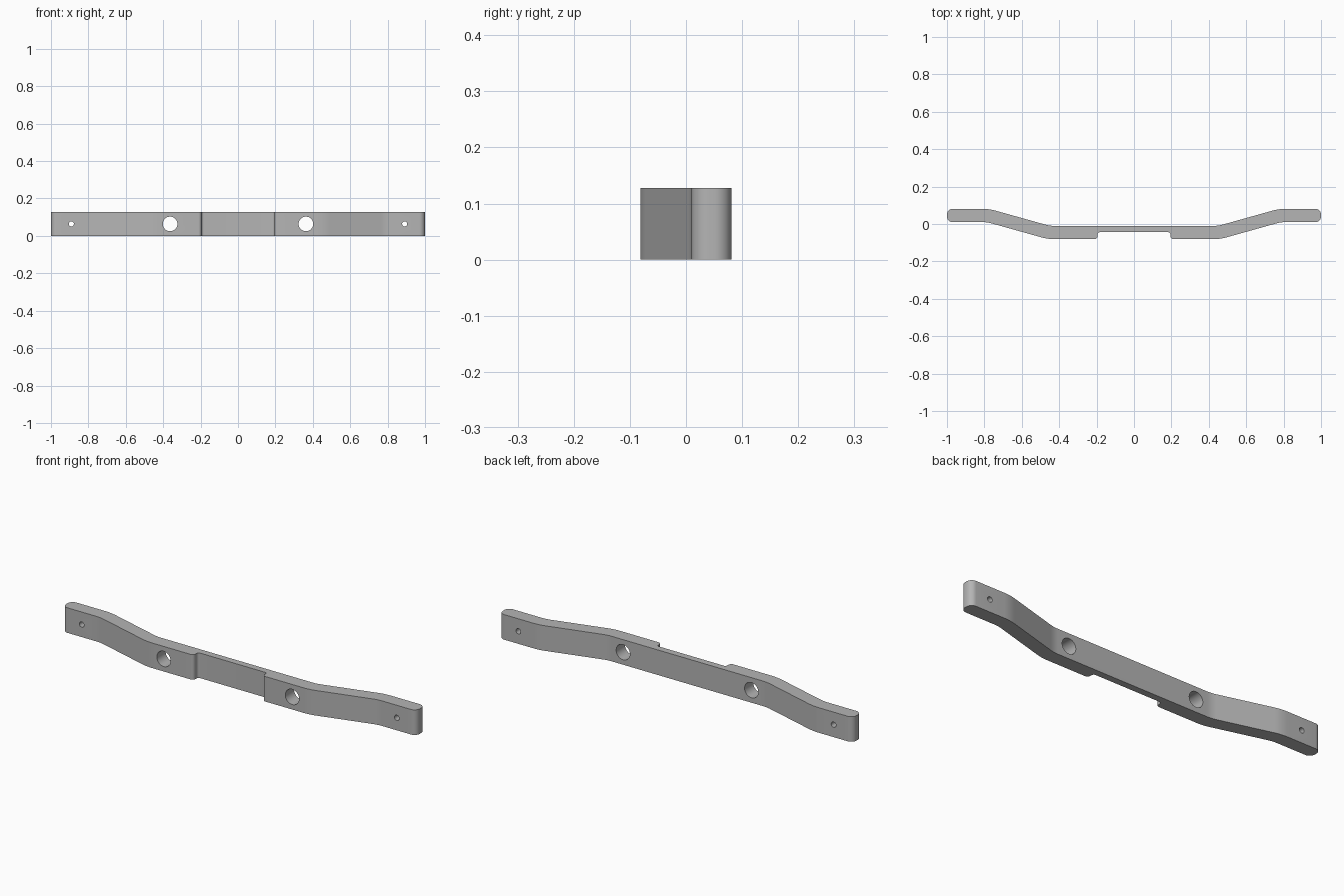
import bpy, bmesh, math
from mathutils import Vector

default = bpy.data.objects.get("Cube")
if default:
    bpy.data.objects.remove(default, do_unlink=True)

HEIGHT = 0.128

steel = bpy.data.materials.new("grey_metal")
steel.use_nodes = True
colour = (0.46, 0.46, 0.46, 1)
steel.diffuse_color = colour
steel.node_tree.nodes["Principled BSDF"].inputs["Base Color"].default_value = colour


def fillet(prev, corner, nxt, radius, steps=8):
    """Points of an arc that rounds a profile corner."""
    a, b = (prev - corner).normalized(), (nxt - corner).normalized()
    half = a.angle(b) / 2
    centre = corner + (a + b).normalized() * (radius / math.sin(half))
    reach = radius / math.tan(half)
    start, end = corner + a * reach - centre, corner + b * reach - centre
    arc = start.angle(end)
    return [centre + (start * math.sin(arc * (1 - i / steps))
                      + end * math.sin(arc * i / steps)) / math.sin(arc)
            for i in range(steps + 1)]


# Plan outline of the left half: x, y, corner radius
half = [
    (0.195, -0.044, 0.012), (0.195, -0.081, 0.016),   # front recess
    (0.46, -0.081, 0.25), (0.785, 0.01, 0.18),        # front bends
    (1.0, 0.01, 0.03), (1.0, 0.081, 0.03),            # rounded end
    (0.775, 0.081, 0.25), (0.45, -0.01, 0.18),        # back bends
]
corners = half + [(-x, y, r) for x, y, r in reversed(half)]
points = [Vector((x, y)) for x, y, r in corners]
outline = []
for i, (x, y, r) in enumerate(corners):
    outline += fillet(points[i - 1], points[i], points[(i + 1) % len(points)], r)

# Bar: outline extruded upward
bm = bmesh.new()
base = bm.faces.new([bm.verts.new((p.x, p.y, 0)) for p in outline])
top = bmesh.ops.extrude_face_region(bm, geom=[base])["geom"]
bmesh.ops.translate(bm, vec=(0, 0, HEIGHT),
                    verts=[v for v in top if isinstance(v, bmesh.types.BMVert)])
bmesh.ops.recalc_face_normals(bm, faces=bm.faces)
mesh = bpy.data.meshes.new("bent_bar")
bm.to_mesh(mesh)
bm.free()
bar = bpy.data.objects.new("bent_bar", mesh)
bpy.context.collection.objects.link(bar)
mesh.materials.append(steel)


def drill(x, radius):
    """Cut a round hole through the bar from front to back."""
    bpy.ops.mesh.primitive_cylinder_add(vertices=48, radius=radius, depth=0.5,
                                        location=(x, 0, HEIGHT / 2),
                                        rotation=(math.pi / 2, 0, 0))
    cutter = bpy.context.object
    cutter.name = "hole_cutter"
    cutter.hide_render = True
    cutter.data.materials.append(steel)
    bpy.ops.object.select_all(action='DESELECT')
    bar.select_set(True)
    bpy.context.view_layer.objects.active = bar
    cut = bar.modifiers.new("hole", 'BOOLEAN')
    cut.operation = 'DIFFERENCE'
    cut.solver = 'EXACT'
    cut.object = cutter
    bpy.ops.object.modifier_apply(modifier=cut.name)
    bpy.data.objects.remove(cutter, do_unlink=True)


# Large inner holes and small end holes
for side in (-1, 1):
    drill(side * 0.363, 0.039)
    drill(side * 0.891, 0.0135)

bpy.ops.object.shade_smooth_by_angle(angle=math.radians(30))
